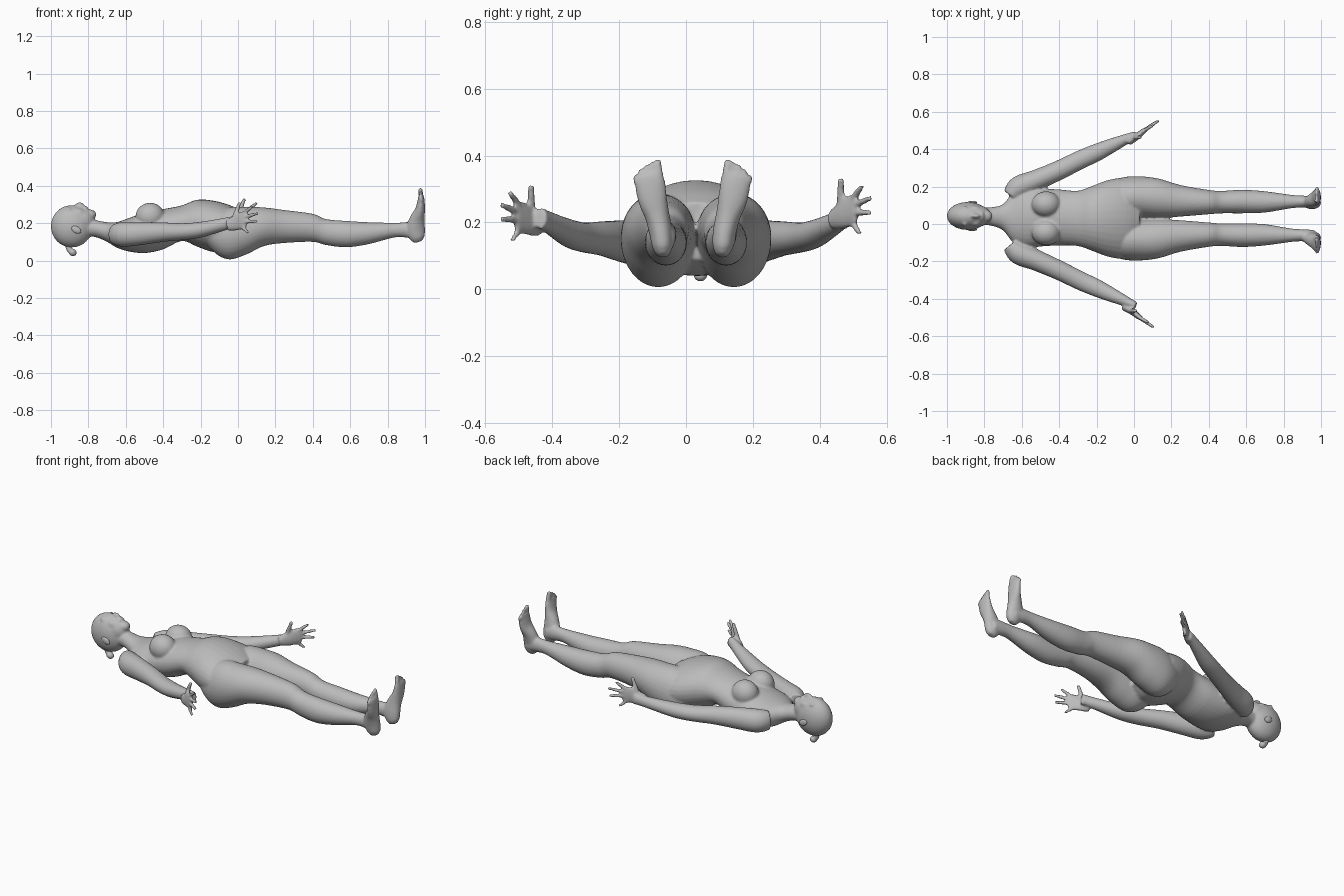
import bpy, bmesh, math
from mathutils import Vector, Matrix

if "Cube" in bpy.data.objects:
    bpy.data.objects.remove(bpy.data.objects["Cube"])

MID = 0.03  # y of the body's centre line

skin = bpy.data.materials.new("plain_grey")
skin.use_nodes = True
GREY = (0.5, 0.5, 0.5, 1)
skin.diffuse_color = GREY
skin.node_tree.nodes["Principled BSDF"].inputs["Base Color"].default_value = GREY


def spline(rows, sub=4):
    """Catmull-Rom interpolation of rows of numbers."""
    pts = [rows[0]] + list(rows) + [rows[-1]]
    out = []
    for i in range(1, len(pts) - 2):
        a, b, c, d = pts[i - 1:i + 3]
        for k in range(sub):
            t = k / sub
            out.append([0.5 * (2 * q + (r - p) * t + (2 * p - 5 * q + 4 * r - s) * t * t
                               + (3 * q - p - 3 * r + s) * t ** 3)
                        for p, q, r, s in zip(a, b, c, d)])
    return out + [list(rows[-1])]


def loft(bm, rows, up=(0, 0, 1), n=24):
    """Closed tube through rows of (x, y, z, side radius, up radius)."""
    rows = spline(rows)
    up = Vector(up)
    rings = []
    for i, (x, y, z, ra, rb) in enumerate(rows):
        a, b = rows[max(i - 1, 0)], rows[min(i + 1, len(rows) - 1)]
        tan = (Vector(b[:3]) - Vector(a[:3])).normalized()
        side = tan.cross(up).normalized()
        top = side.cross(tan)
        rings.append([bm.verts.new(Vector((x, y, z))
                      + side * ra * math.cos(2 * math.pi * k / n)
                      + top * rb * math.sin(2 * math.pi * k / n)) for k in range(n)])
    for r, s in zip(rings, rings[1:]):
        for k in range(n):
            bm.faces.new((r[k], r[(k + 1) % n], s[(k + 1) % n], s[k]))
    bm.faces.new(rings[0])
    bm.faces.new(rings[-1])


def trunk(bm, rows):
    """Tube along x through rows of (x, top, bottom, y, half width)."""
    # straight rings across x keep the outline exact
    n, rings = 32, []
    for x, t, b, y, w in spline(rows):
        rings.append([bm.verts.new((x, y + w * math.cos(2 * math.pi * k / n),
                                    (t + b) / 2 + (t - b) / 2 * math.sin(2 * math.pi * k / n)))
                      for k in range(n)])
    for r, s in zip(rings, rings[1:]):
        for k in range(n):
            bm.faces.new((r[k], r[(k + 1) % n], s[(k + 1) % n], s[k]))
    bm.faces.new(rings[0])
    bm.faces.new(rings[-1])


def ball(bm, centre, radii, tilt=0):
    m = Matrix.Translation(centre) @ Matrix.Rotation(tilt, 4, 'Y') @ Matrix.Diagonal((*radii, 1))
    bmesh.ops.create_uvsphere(bm, u_segments=24, v_segments=16, radius=1, matrix=m)


def finger(bm, root, tip, r):
    a, b = Vector(root), Vector(tip)
    loft(bm, [(*a, r, r), (*a.lerp(b, 0.5), r, r), (*b, r * 0.8, r * 0.8)], n=10)
    ball(bm, b, (r * 0.85,) * 3)


def finish(bm, name, voxel=None):
    bmesh.ops.recalc_face_normals(bm, faces=bm.faces)
    for f in bm.faces:
        f.smooth = True
    me = bpy.data.meshes.new(name)
    bm.to_mesh(me)
    bm.free()
    me.materials.append(skin)
    ob = bpy.data.objects.new(name, me)
    bpy.context.collection.objects.link(ob)
    if voxel:
        # fuse the overlapping forms into one skin
        mod = ob.modifiers.new("fuse", 'REMESH')
        mod.mode = 'VOXEL'
        mod.voxel_size = voxel
        mod.use_smooth_shade = True
        sm = ob.modifiers.new("soften", 'SMOOTH')
        sm.factor = 0.5
        sm.iterations = 4
    return ob


body = bmesh.new()

# neck and torso
trunk(body, [(x, t, b, MID + dy, w) for x, t, b, dy, w in [
    (-0.82, 0.22, 0.13, 0.012, 0.045), (-0.76, 0.215, 0.125, 0.01, 0.05),
    (-0.70, 0.205, 0.10, 0.006, 0.07), (-0.65, 0.205, 0.07, 0.005, 0.13),
    (-0.59, 0.225, 0.05, 0.005, 0.16), (-0.50, 0.255, 0.04, 0.005, 0.155),
    (-0.40, 0.275, 0.06, 0.005, 0.15), (-0.30, 0.295, 0.105, 0, 0.148),
    (-0.22, 0.325, 0.075, 0, 0.175), (-0.13, 0.32, 0.045, 0, 0.207),
    (-0.04, 0.295, 0.045, 0, 0.21), (0.03, 0.26, 0.09, 0, 0.13)]])

# head: skull, jaw, chin, nose, lips, brow
HY = 0.043
ball(body, (-0.889, HY, 0.183), (0.112, 0.075, 0.113))
ball(body, (-0.845, HY, 0.212), (0.08, 0.06, 0.075))
ball(body, (-0.79, HY, 0.245), (0.032, 0.032, 0.028))
ball(body, (-0.848, HY, 0.288), (0.028, 0.013, 0.024), -0.4)
ball(body, (-0.815, HY, 0.277), (0.014, 0.025, 0.014))
for s in (-1, 1):
    ball(body, (-0.905, HY + s * 0.03, 0.272), (0.014, 0.026, 0.014))
    ball(body, (-0.85, HY + s * 0.033, 0.255), (0.03, 0.022, 0.022))

for s in (-1, 1):
    def side(off, mid=MID):
        return mid + s * off

    # breasts
    ball(body, (-0.47, side(0.075), 0.235), (0.078, 0.07, 0.074))

    # legs with buttocks
    trunk(body, [(x, t, b, side(off), w) for x, t, b, off, w in [
        (-0.17, 0.22, 0.09, 0.10, 0.07), (-0.11, 0.25, 0.03, 0.108, 0.095),
        (-0.04, 0.285, 0.006, 0.113, 0.11), (0.05, 0.287, 0.035, 0.114, 0.110),
        (0.14, 0.284, 0.078, 0.108, 0.103), (0.25, 0.27, 0.094, 0.094, 0.084),
        (0.40, 0.25, 0.10, 0.087, 0.065), (0.47, 0.222, 0.083, 0.087, 0.06),
        (0.58, 0.212, 0.071, 0.09, 0.063), (0.70, 0.205, 0.088, 0.088, 0.057),
        (0.84, 0.202, 0.124, 0.09, 0.036), (0.92, 0.205, 0.12, 0.09, 0.031),
        (0.965, 0.19, 0.115, 0.09, 0.028)]])

    # feet pointing upwards, toes spread along the top
    loft(body, [(x, side(off, 0.02), z, ry, rx) for x, off, z, ry, rx in [
        (0.965, 0.088, 0.10, 0.016, 0.022), (0.958, 0.09, 0.125, 0.030, 0.042),
        (0.950, 0.095, 0.17, 0.035, 0.050), (0.958, 0.106, 0.22, 0.037, 0.041),
        (0.973, 0.12, 0.27, 0.044, 0.027), (0.979, 0.128, 0.32, 0.046, 0.019),
        (0.979, 0.131, 0.345, 0.042, 0.014)]], up=(1, 0, 0))
    for k in range(5):
        off = 0.10 + 0.017 * k
        finger(body, (0.981, side(off, 0.02), 0.32),
               (0.976, side(off + 0.004, 0.02), 0.379 - 0.002 * k - 0.0022 * k * k),
               0.0135 if k == 0 else 0.0095)

    # arms from shoulder to wrist
    loft(body, [(x, side(off, 0.02), z, ra, rb) for x, off, z, ra, rb in [
        (-0.66, 0.13, 0.14, 0.045, 0.055), (-0.615, 0.175, 0.14, 0.062, 0.066),
        (-0.52, 0.215, 0.145, 0.056, 0.062), (-0.40, 0.268, 0.152, 0.052, 0.052),
        (-0.29, 0.322, 0.155, 0.050, 0.045), (-0.20, 0.362, 0.165, 0.047, 0.042),
        (-0.10, 0.408, 0.188, 0.036, 0.035), (-0.02, 0.444, 0.208, 0.024, 0.031),
        (0.01, 0.456, 0.213, 0.020, 0.033)]])

    # hands, thumb upwards, fingers fanned
    dx, dz = (0, 0) if s > 0 else (-0.025, -0.02)

    def hand(x, off, z):
        return (x + dx, s * off, z + dz)

    loft(body, [(*hand(-0.03, 0.44, 0.208), 0.022, 0.03),
                (*hand(0.015, 0.468, 0.222), 0.018, 0.042),
                (*hand(0.05, 0.496, 0.237), 0.014, 0.048),
                (*hand(0.068, 0.508, 0.240), 0.010, 0.042)])
    for root, tip, r in [
            ((0.00, 0.462, 0.24), (0.032, 0.464, 0.324), 0.0125),
            ((0.055, 0.500, 0.272), (0.098, 0.525, 0.306), 0.0105),
            ((0.06, 0.505, 0.252), (0.128, 0.550, 0.272), 0.0105),
            ((0.06, 0.505, 0.228), (0.122, 0.548, 0.230), 0.0105),
            ((0.04, 0.492, 0.206), (0.078, 0.518, 0.170), 0.0100)]:
        finger(body, hand(*root), hand(*tip), r)

finish(body, "body", 0.007)

# ears
for s, name in ((1, "left_ear"), (-1, "right_ear")):
    ear = bmesh.new()
    ball(ear, (-0.865, HY + s * 0.072, 0.165), (0.028, 0.009, 0.018), 0.5)
    finish(ear, name)

# small hair bun at the back of the head
bun = bmesh.new()
loft(bun, [(-0.915, HY, 0.095, 0.012, 0.012), (-0.905, HY, 0.065, 0.012, 0.014),
           (-0.893, HY, 0.05, 0.015, 0.016)], up=(1, 0, 0), n=16)
ball(bun, (-0.885, HY, 0.044), (0.022, 0.02, 0.019), 0.5)
finish(bun, "hair_bun")
